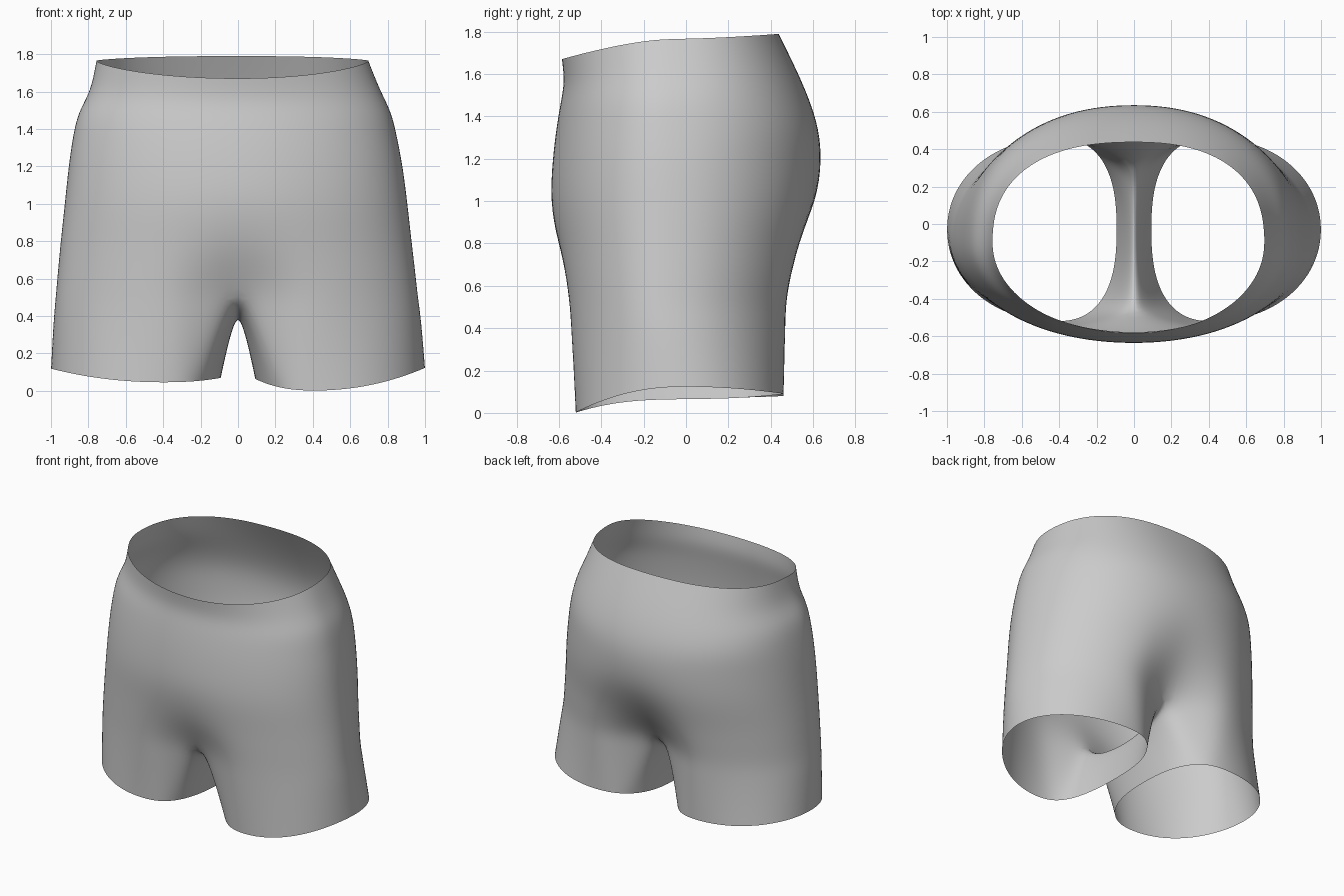
import bpy, bmesh
from math import sin, cos, radians, exp, copysign, pi
from mathutils import Vector

cube = bpy.data.objects.get("Cube")
if cube:
    bpy.data.objects.remove(cube, do_unlink=True)

HALF = 18      # segments from centre front to centre back, round the outside
CROTCH = 8     # segments under the crotch
LEG_STEPS = 4

# front z, side z, back z, right x, left x, front y, back y,
# front dent, back dent, back squareness
LEVELS = [
    (1.67, 1.765, 1.79, .76, .70, -.588, .44, 0, 0, 2.4),
    (1.56, 1.6, 1.62, .79, .765, -.575, .525, 0, 0, 2.3),
    (1.46, 1.49, 1.47, .86, .825, -.595, .59, 0, 0, 2.2),
    (1.34, 1.35, 1.34, .888, .855, -.615, .63, 0, 0, 2.2),
    (1.2, 1.2, 1.2, .91, .885, -.632, .645, 0, 0, 2.1),
    (1.0, 1.0, 1.0, .93, .91, -.645, .635, 0, .015, 2.1),
    (.8, .8, .8, .952, .932, -.625, .59, .02, .08, 2.1),
    (.66, .65, .67, .966, .95, -.615, .57, .07, .16, 2.1),
    (.52, .51, .54, .978, .965, -.605, .55, .13, .24, 2.1),
]
# hem heights: front, outer, back, inner
HEMS = {1: (0, .125, .09, .065), -1: (.045, .12, .08, .07)}


def power(v, n):
    return copysign(abs(v) ** (2 / n), v)


def torso_row(level, side):
    zf, zs, zb, xr, xl, yf, yb, df, db, square = level
    width, yc, row = (xl if side > 0 else xr), -.1, []
    for i in range(HALF + 1):
        a = -pi / 2 + pi * i / HALF
        c, s = (0 if i in (0, HALF) else cos(a)), sin(a)
        if s < 0:
            n, end_y, end_z, dent = 2.05, yf, zf, df
        else:
            n, end_y, end_z, dent = square, yb, zb, -db
        x = width * power(c, n)
        y = yc + abs(end_y - yc) * power(s, n) + dent * exp(-(x / .24) ** 2)
        z = zs + (end_z - zs) * abs(s) ** 1.4
        row.append(Vector((side * x, y, z)))
    return row


def leg_top(row):
    """Close the half ring with the saddle under the crotch."""
    back, front = row[-1], row[0]
    saddle = []
    for i in range(1, CROTCH):
        t = i / CROTCH
        p = back.lerp(front, t)
        p.z -= .125 * sin(pi * t) ** .6
        saddle.append(p)
    return row + saddle


def hem_row(side):
    front, outer, back, inner = HEMS[side]
    corner = radians(128)
    row = []
    for i in range(HALF + CROTCH):
        if i <= HALF:
            a = -corner + 2 * corner * i / HALF
        else:
            a = corner + (2 * pi - 2 * corner) * (i - HALF) / CROTCH
        c, s = cos(a), sin(a)
        # round outside, squarer between the legs
        radius, n, side_z = (.585, 2.05, outer) if c > 0 else (.33, 2.5, inner)
        x = .42 + radius * power(c, n)
        y = -.03 + .495 * power(s, n)
        z = c * c * side_z + s * s * (back if s > 0 else front)
        row.append(Vector((side * x, y, z)))
    return row


def skin(bm, rows, closed):
    grid = [[bm.verts.new(p) for p in row] for row in rows]
    n = len(rows[0])
    for upper, lower in zip(grid, grid[1:]):
        for i in range(n if closed else n - 1):
            j = (i + 1) % n
            bm.faces.new((upper[i], lower[i], lower[j], upper[j]))


bm = bmesh.new()
for side in (1, -1):
    # waist and seat
    torso = [torso_row(level, side) for level in LEVELS]
    skin(bm, torso, False)
    # leg
    top, hem = leg_top(torso[-1]), hem_row(side)
    leg = []
    for k in range(LEG_STEPS + 1):
        t = k / LEG_STEPS
        row = []
        for p, q in zip(top, hem):
            r = p.lerp(q, t)
            r.x = p.x + (q.x - p.x) * t ** .75
            row.append(r)
        leg.append(row)
    skin(bm, leg, True)

bmesh.ops.remove_doubles(bm, verts=bm.verts, dist=.0005)
bmesh.ops.recalc_face_normals(bm, faces=bm.faces)
mesh = bpy.data.meshes.new("shorts")
bm.to_mesh(mesh)
bm.free()

shorts = bpy.data.objects.new("shorts", mesh)
bpy.context.collection.objects.link(shorts)

# cloth
cloth = bpy.data.materials.new("light_grey_cloth")
cloth.use_nodes = True
colour = (.6, .6, .6, 1)
cloth.diffuse_color = colour
cloth.node_tree.nodes["Principled BSDF"].inputs["Base Color"].default_value = colour
mesh.materials.append(cloth)

for face in mesh.polygons:
    face.use_smooth = True
smooth = shorts.modifiers.new("smooth", 'SUBSURF')
smooth.levels = smooth.render_levels = 2
